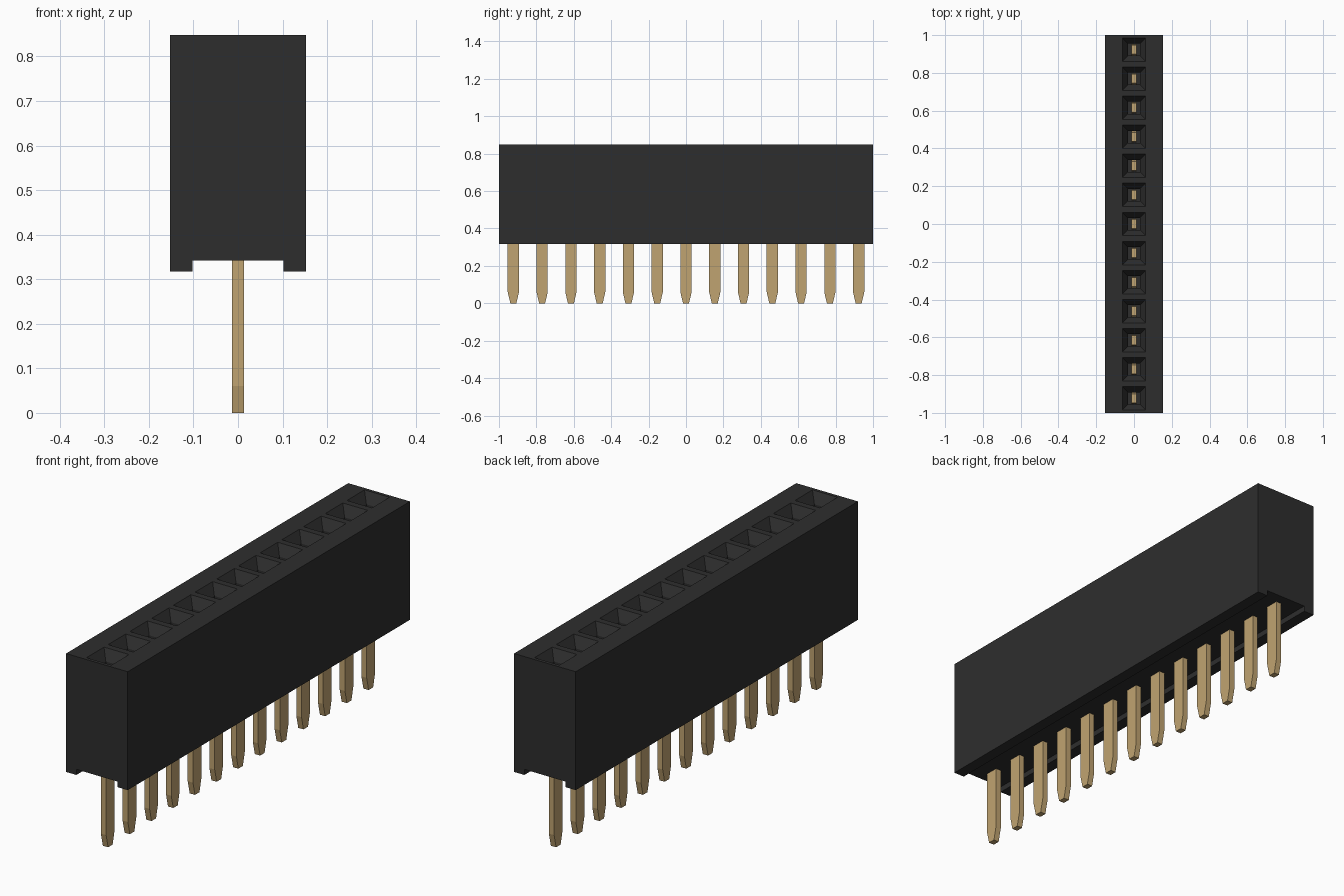
import bpy
import bmesh

cube = bpy.data.objects.get("Cube")
if cube:
    bpy.data.objects.remove(cube, do_unlink=True)

COUNT = 13
PITCH = 2 / COUNT
TOP, BOTTOM, SLOT_Z = 0.848, 0.317, 0.342
HALF_W, SLOT_W = 0.153, 0.102
CENTRES = [(i - (COUNT - 1) / 2) * PITCH for i in range(COUNT)]


def material(name, rgb):
    mat = bpy.data.materials.new(name)
    mat.use_nodes = True
    mat.diffuse_color = (*rgb, 1)
    mat.node_tree.nodes["Principled BSDF"].inputs["Base Color"].default_value = (*rgb, 1)
    return mat


def finish(name, bm, mat):
    bmesh.ops.remove_doubles(bm, verts=bm.verts, dist=0.0001)
    bmesh.ops.recalc_face_normals(bm, faces=bm.faces)
    mesh = bpy.data.meshes.new(name)
    bm.to_mesh(mesh)
    bm.free()
    mesh.materials.append(mat)
    obj = bpy.data.objects.new(name, mesh)
    bpy.context.collection.objects.link(obj)
    return obj


def ring(bm, y, hx, hy, z):
    return [bm.verts.new((sx * hx, y + sy * hy, z))
            for sx, sy in ((-1, -1), (1, -1), (1, 1), (-1, 1))]


def bridge(bm, a, b):
    for i in range(len(a)):
        j = (i + 1) % len(a)
        bm.faces.new((a[i], a[j], b[j], b[i]))


black = material("black plastic", (0.027, 0.027, 0.027))
gold = material("gold metal", (0.53, 0.37, 0.165))

# Housing: slotted profile swept cell by cell, with a socket in each cell
bm = bmesh.new()
profile = [(-HALF_W, TOP), (-HALF_W, BOTTOM), (-SLOT_W, BOTTOM), (-SLOT_W, SLOT_Z),
           (SLOT_W, SLOT_Z), (SLOT_W, BOTTOM), (HALF_W, BOTTOM), (HALF_W, TOP)]
sections = [[bm.verts.new((x, -1 + i * PITCH, z)) for x, z in profile]
            for i in range(COUNT + 1)]
for a, b in zip(sections, sections[1:]):
    for i in range(len(profile) - 1):
        bm.faces.new((a[i], a[i + 1], b[i + 1], b[i]))
bm.faces.new(sections[0])
bm.faces.new(sections[-1])

for y in CENTRES:
    rings = [ring(bm, y, HALF_W, PITCH / 2, TOP),
             ring(bm, y, 0.062, 0.062, TOP),
             ring(bm, y, 0.032, 0.032, TOP - 0.045),
             ring(bm, y, 0.032, 0.032, 0.45)]
    for a, b in zip(rings, rings[1:]):
        bridge(bm, a, b)
    bm.faces.new(rings[-1])
finish("socket_housing", bm, black)

# Pins: flat blades narrowing at both ends
bm = bmesh.new()
for y in CENTRES:
    rings = [ring(bm, y, 0.013, hy, z) for hy, z in
             ((0.016, 0), (0.03, 0.06), (0.03, 0.65), (0.024, 0.68))]
    for a, b in zip(rings, rings[1:]):
        bridge(bm, a, b)
    bm.faces.new(rings[0])
    bm.faces.new(rings[-1])
finish("contact_pins", bm, gold)
